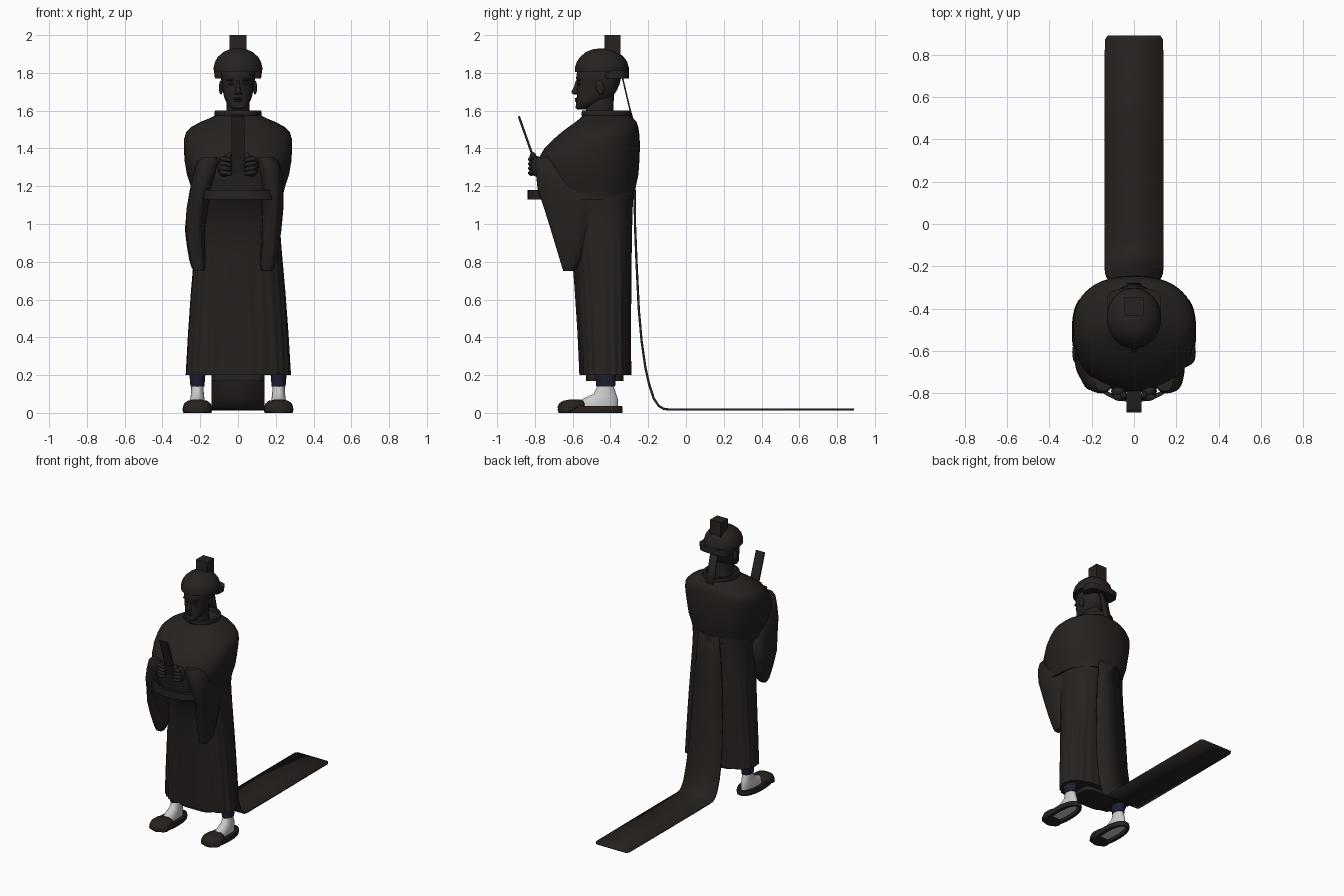
import bpy, bmesh, math
from mathutils import Vector, Matrix

def material(name, c):
    m = bpy.data.materials.new(name)
    m.diffuse_color = (*c, 1)
    return m

BLACK = material("black_cloth", (0.02, 0.016, 0.014))
NAVY = material("navy_cloth", (0.012, 0.014, 0.03))
WHITE = material("white_cloth", (0.8, 0.8, 0.78))

def finish(name, bm, mat=BLACK, angle=40):
    bmesh.ops.recalc_face_normals(bm, faces=bm.faces)
    me = bpy.data.meshes.new(name)
    bm.to_mesh(me)
    bm.free()
    ob = bpy.data.objects.new(name, me)
    bpy.context.collection.objects.link(ob)
    me.materials.append(mat)
    bpy.ops.object.select_all(action='DESELECT')
    ob.select_set(True)
    bpy.context.view_layer.objects.active = ob
    bpy.ops.object.shade_smooth_by_angle(angle=math.radians(angle))
    return ob

def loft(name, rings, n=48, p=2.0, mat=BLACK, pleat=None, caps=(True, True), closed=False):
    """Rings are (z, centre x, half width, front y, back y)."""
    bm = bmesh.new()
    loops = []
    for z, cx, rx, y0, y1 in rings:
        vs = []
        for i in range(n):
            a = 2 * math.pi * i / n
            c, s = math.cos(a), math.sin(a)
            k = 1 + (pleat(a, z) if pleat else 0)
            x = cx + k * rx * math.copysign(abs(c) ** (2 / p), c)
            y = (y0 + y1) / 2 + k * (y1 - y0) / 2 * math.copysign(abs(s) ** (2 / p), s)
            vs.append(bm.verts.new((x, y, z)))
        loops.append(vs)
    pairs = list(zip(loops, loops[1:]))
    if closed:
        pairs.append((loops[-1], loops[0]))
    for a, b in pairs:
        for i in range(n):
            j = (i + 1) % n
            bm.faces.new((a[i], a[j], b[j], b[i]))
    if not closed:
        for flag, vs in zip(caps, (loops[0], loops[-1])):
            if flag:
                bm.faces.new(vs)
    return finish(name, bm, mat)

def box(name, loc, size, rx=0, mat=BLACK):
    bm = bmesh.new()
    m = Matrix.Translation(loc) @ Matrix.Rotation(rx, 4, 'X') @ Matrix.Diagonal((*size, 1))
    bmesh.ops.create_cube(bm, size=1, matrix=m)
    return finish(name, bm, mat)

def ball(name, loc, radii, rot=(0, 'X'), mat=BLACK):
    bm = bmesh.new()
    m = Matrix.Translation(loc) @ Matrix.Rotation(rot[0], 4, rot[1]) @ Matrix.Diagonal((*radii, 1))
    bmesh.ops.create_uvsphere(bm, u_segments=20, v_segments=12, radius=1, matrix=m)
    return finish(name, bm, mat, 60)

def strip(name, pts, thick):
    """Cloth band from (y, z, half width) points."""
    bm = bmesh.new()
    rows = [[bm.verts.new((s * w, y, z)) for s in (-1, 1)] for y, z, w in pts]
    for a, b in zip(rows, rows[1:]):
        bm.faces.new((a[0], a[1], b[1], b[0]))
    ob = finish(name, bm)
    sol = ob.modifiers.new("thickness", 'SOLIDIFY')
    sol.thickness, sol.offset = thick, 0
    return ob

# upper robe with the wide folded-arm shape
loft("upper_robe", [
    (1.14, 0, .235, -.76, -.275), (1.20, 0, .25, -.775, -.265), (1.26, 0, .27, -.785, -.252),
    (1.33, 0, .282, -.79, -.247), (1.40, 0, .287, -.75, -.244), (1.45, 0, .285, -.70, -.245),
    (1.485, 0, .275, -.66, -.248), (1.515, 0, .245, -.62, -.253), (1.54, 0, .20, -.585, -.262),
    (1.56, 0, .15, -.56, -.28), (1.575, 0, .12, -.545, -.295)], n=64, p=2.3)

# pleated skirt of the robe
def folds(a, z):
    t = max(0, min(1, (1.1 - z) / .9))
    return t * (.016 * math.cos(22 * a) + .012 * math.cos(9 * a + 1)) - .02 * t
loft("robe_skirt", [
    (1.16, 0, .225, -.73, -.28), (1.08, 0, .22, -.67, -.282), (.98, 0, .222, -.63, -.284),
    (.85, 0, .232, -.605, -.286), (.65, 0, .25, -.59, -.288), (.42, 0, .267, -.575, -.29),
    (.20, 0, .28, -.565, -.288)], n=132, p=2.6, pleat=folds)
loft("under_robe", [(.17, 0, .14, -.53, -.33), (.24, 0, .14, -.53, -.33)], p=4)

# belt
loft("belt", [(1.13, 0, .24, -.84, -.265), (1.18, 0, .24, -.84, -.265),
              (1.18, 0, .225, -.82, -.28), (1.13, 0, .225, -.82, -.28)], n=64, p=2.4, closed=True)

# collar
loft("collar", [(1.57, 0, .122, -.55, -.29), (1.58, 0, .126, -.555, -.287), (1.60, 0, .122, -.55, -.29),
                (1.602, 0, .105, -.535, -.305), (1.57, 0, .10, -.53, -.31)])

# hanging sleeves, forearm cuffs and hands
for side, name, low in ((1, "right", 0), (-1, "left", .055)):
    def ripple(a, z):
        return .06 * math.cos(5 * a + 6 * z) if z < 1.12 else 0
    loft(name + "_sleeve", [
        (z, side * (x + low * max(0, min(1, (1.25 - z) / .25))), r, y0, y1) for z, x, r, y0, y1 in (
            (1.355, .145, .04, -.79, -.68), (1.33, .155, .06, -.80, -.62), (1.27, .17, .065, -.795, -.60),
            (1.18, .182, .058, -.785, -.53), (1.08, .182, .055, -.745, -.47), (.97, .175, .052, -.715, -.495),
            (.88, .168, .047, -.69, -.52), (.81, .16, .042, -.67, -.545), (.77, .155, .035, -.658, -.575),
            (.75, .153, .025, -.65, -.60))], n=40, p=2.4, pleat=ripple)
    ball(name + "_palm", (side * .072, -.79, 1.305), (.036, .035, .055))
    for k in range(4):
        ball(f"{name}_finger_{k + 1}", (side * .066, -.818, 1.27 + k * .024), (.036, .018, .0135),
             (side * -.2, 'Y'))
    ball(name + "_thumb", (side * .05, -.81, 1.355), (.014, .018, .026), (side * -.3, 'Y'))

# flat ceremonial baton
d = Vector((0, -.885 + .765, 1.57 - 1.23))
box("baton", (0, -.825, 1.40), (.07, .012, d.length), math.atan2(.12, .34))

# neck and head
loft("neck", [(1.55, 0, .068, -.54, -.37), (1.60, 0, .06, -.53, -.385), (1.70, 0, .062, -.52, -.38)])
loft("head", [
    (1.605, 0, .022, -.575, -.535), (1.615, 0, .038, -.585, -.51), (1.64, 0, .06, -.582, -.46),
    (1.67, 0, .073, -.578, -.39), (1.71, 0, .082, -.578, -.365), (1.745, 0, .086, -.574, -.35),
    (1.77, 0, .09, -.582, -.345), (1.80, 0, .092, -.578, -.34), (1.86, 0, .08, -.55, -.35)], p=2.2)
loft("nose", [(1.685, 0, .012, -.592, -.56), (1.69, 0, .021, -.602, -.56), (1.70, 0, .018, -.607, -.56),
              (1.73, 0, .010, -.592, -.56), (1.76, 0, .008, -.583, -.56)], n=16)
ball("upper_lip", (0, -.578, 1.663), (.026, .012, .006))
ball("lower_lip", (0, -.576, 1.652), (.022, .012, .007))
for s, n in ((1, "right"), (-1, "left")):
    ball(n + "_eye", (s * .034, -.562, 1.742), (.017, .012, .007))
    ball(n + "_brow", (s * .036, -.566, 1.762), (.026, .012, .006), (s * -.12, 'Y'))
    ball(n + "_ear", (s * .09, -.455, 1.722), (.011, .022, .038), (.2, 'X'))

# rounded cap with back band, crest block and ribbon
loft("cap_dome", [
    (1.805, 0, .128, -.588, -.303), (1.83, 0, .129, -.588, -.303), (1.86, 0, .121, -.578, -.312),
    (1.885, 0, .106, -.56, -.33), (1.91, 0, .078, -.53, -.36), (1.924, 0, .048, -.497, -.393),
    (1.93, 0, .012, -.457, -.433)])
loft("cap_back_band", [(1.77, 0, .122, -.435, -.303), (1.815, 0, .128, -.435, -.303)], p=3.2)
box("cap_crest", (0, -.39, 1.92), (.09, .085, .16))
strip("cap_ribbon", [(-.335, 1.77, .03), (-.30, 1.62, .03), (-.275, 1.53, .03)], .008)

# long train running down the back and along the floor
strip("train", [
    (-.275, 1.18, .075), (-.272, 1.165, .085), (-.27, 1.0, .10), (-.262, .80, .115), (-.25, .55, .128),
    (-.235, .38, .135), (-.215, .24, .138), (-.195, .15, .14), (-.17, .075, .14), (-.145, .038, .14),
    (-.12, .022, .14), (-.09, .018, .14), (.4, .018, .14), (.87, .018, .138), (.89, .018, .125)], .012)

# trousers, socks and shoes
for s, n in ((1, "right"), (-1, "left")):
    x = s * .215
    loft(n + "_trouser", [(.14, x, .037, -.475, -.375), (.30, x, .05, -.49, -.36)], n=32, mat=NAVY)
    loft(n + "_sock", [
        (.012, x, .04, -.62, -.36), (.04, x, .042, -.61, -.36), (.06, x, .04, -.575, -.36),
        (.08, x, .037, -.535, -.362), (.10, x, .034, -.49, -.37), (.15, x, .032, -.465, -.385)],
        n=32, mat=WHITE)
    loft(n + "_shoe_rim", [
        (0, x, .074, -.675, -.337), (.018, x, .079, -.68, -.335), (.036, x, .074, -.675, -.338),
        (.036, x, .05, -.62, -.352), (0, x, .05, -.62, -.352)], n=40, p=2.3, closed=True)
    loft(n + "_shoe_toe", [
        (.005, x, .073, -.675, -.59), (.03, x, .077, -.68, -.53), (.05, x, .07, -.672, -.53),
        (.064, x, .052, -.65, -.54), (.07, x, .025, -.62, -.56)], n=32, p=2.3)
